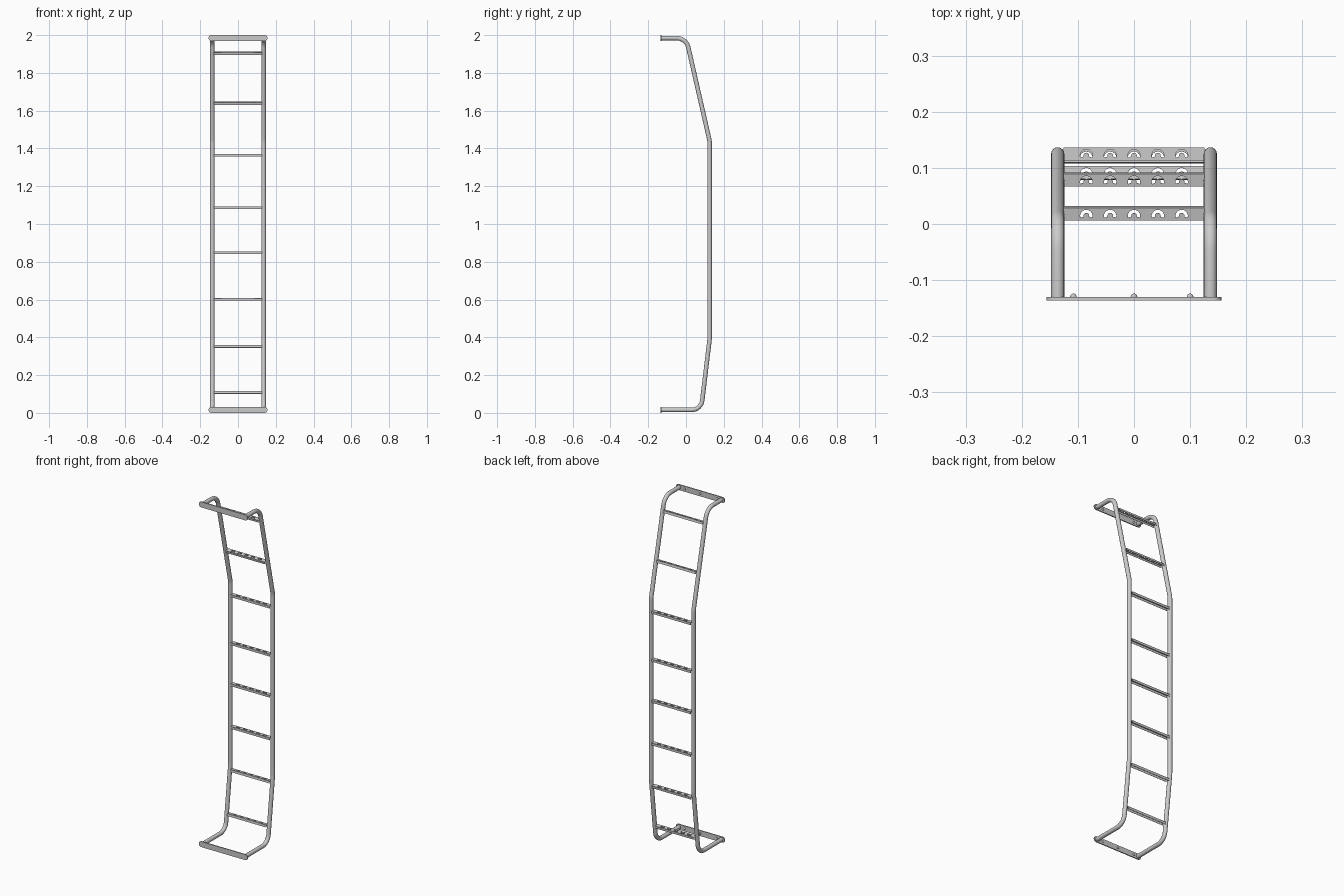
import bpy, bmesh, math
from mathutils import Vector, Matrix

if "Cube" in bpy.data.objects:
    bpy.data.objects.remove(bpy.data.objects["Cube"])

TUBE_X, TUBE_R = 0.136, 0.0118
# side-view rail corners as (y, z, tangent length of the bend)
RAIL = [(-0.130, 1.984, 0), (0.001, 1.984, 0.05), (0.125, 1.440, 0.012),
        (0.125, 0.390, 0.012), (0.080, 0.016, 0.05), (-0.130, 0.016, 0)]


def new_object(name, data):
    ob = bpy.data.objects.new(name, data)
    bpy.context.collection.objects.link(ob)
    return ob


def to_mesh(ob, smooth=None):
    bpy.ops.object.select_all(action='DESELECT')
    bpy.context.view_layer.objects.active = ob
    ob.select_set(True)
    if ob.type == 'CURVE':
        bpy.ops.object.convert(target='MESH')
        ob = bpy.context.object
    if smooth:
        bpy.ops.object.shade_smooth_by_angle(angle=math.radians(smooth))
    return ob


def add_spline(curve, pts, cyclic):
    s = curve.splines.new('POLY')
    s.points.add(len(pts) - 1)
    for p, co in zip(s.points, pts):
        p.co = (*co, 1)
    s.use_cyclic_u = cyclic


def rounded_path(steps=8):
    """Replace each corner by a true circular fillet."""
    out = []
    for i, (y, z, t) in enumerate(RAIL):
        c = Vector((y, z))
        if not t:
            out.append(c)
            continue
        u = (Vector(RAIL[i - 1][:2]) - c).normalized()
        v = (Vector(RAIL[i + 1][:2]) - c).normalized()
        half = u.angle(v) / 2
        mid = c + (u + v).normalized() * (t / math.cos(half))
        a, b = c + u * t - mid, c + v * t - mid
        sweep = a.angle(b)
        for k in range(steps + 1):
            f = k / steps
            out.append(mid + (a * math.sin((1 - f) * sweep) + b * math.sin(f * sweep)) / math.sin(sweep))
    return out


def flat_plate(name, outlines, half):
    """Filled 2D outline (later outlines are holes) with thickness."""
    cu = bpy.data.curves.new(name, 'CURVE')
    cu.dimensions, cu.fill_mode, cu.extrude = '2D', 'BOTH', half
    for o in outlines:
        add_spline(cu, [(x, y, 0) for x, y in o], True)
    return new_object(name, cu)


def arc(cx, cy, r, a0, a1, n):
    return [(cx + r * math.cos(math.radians(a0 + (a1 - a0) * k / n)),
             cy + r * math.sin(math.radians(a0 + (a1 - a0) * k / n))) for k in range(n + 1)]


# bent side rails
path = rounded_path()
for side, name in ((-1, "left_rail"), (1, "right_rail")):
    cu = bpy.data.curves.new(name, 'CURVE')
    cu.dimensions, cu.bevel_depth, cu.bevel_resolution = '3D', TUBE_R, 6
    cu.use_fill_caps = True
    add_spline(cu, [(side * TUBE_X, p.x, p.y) for p in path], False)
    to_mesh(new_object(name, cu), 35)

# channel rung: perforated tread with two down-turned flanges
L, W, H, T = 0.126, 0.0115, 0.014, 0.0012
outlines = [[(-L, -W), (L, -W), (L, W), (-L, W)]]
for k in range(-2, 3):
    cx = k * 0.0425
    outlines.append(arc(cx, -0.003, 0.011, -20, 200, 16) + arc(cx, -0.003, 0.005, 200, -20, 10))
tread = to_mesh(flat_plate("rung_1", outlines, T / 2))
bm = bmesh.new()
bm.from_mesh(tread.data)
bmesh.ops.translate(bm, verts=bm.verts, vec=(0, 0, H / 2 - T / 2))
for s in (-1, 1):
    m = Matrix.Translation((0, s * (W - T / 2), -T / 2)) @ Matrix.Diagonal((2 * L, T, H - T, 1))
    bmesh.ops.create_cube(bm, size=1, matrix=m)
bm.to_mesh(tread.data)
bm.free()


# rungs follow the rail position and slope at their height
def rail_at(z):
    for (y1, z1, _), (y0, z0, _) in zip(RAIL[1:4], RAIL[2:5]):
        if z0 <= z <= z1:
            return y0 + (y1 - y0) * (z - z0) / (z1 - z0), math.atan2(-(y1 - y0), z1 - z0)


for i, z in enumerate((1.905, 1.640, 1.364, 1.086, 0.848, 0.601, 0.352, 0.108)):
    ob = tread if i == 0 else new_object(f"rung_{i + 1}", tread.data)
    y, tilt = rail_at(z)
    ob.location, ob.rotation_euler = (0, y, z), (tilt, 0, 0)

# round-ended mounting bars with dome bolts on the inner side
for name, z in (("top", 1.984), ("bottom", 0.016)):
    bar = flat_plate(name + "_mounting_bar",
                     [arc(0.140, 0, 0.016, -90, 90, 16) + arc(-0.140, 0, 0.016, 90, 270, 16)], 0.003)
    bar.location, bar.rotation_euler = (0, -0.133, z), (math.pi / 2, 0, 0)
    to_mesh(bar, 35)
    for j, x in enumerate((-0.108, 0, 0.1)):
        bpy.ops.mesh.primitive_uv_sphere_add(segments=16, ring_count=8, radius=0.006,
                                             location=(x, -0.130, z))
        bpy.context.object.name = f"{name}_bolt_{j + 1}"
        bpy.ops.object.shade_smooth_by_angle()
